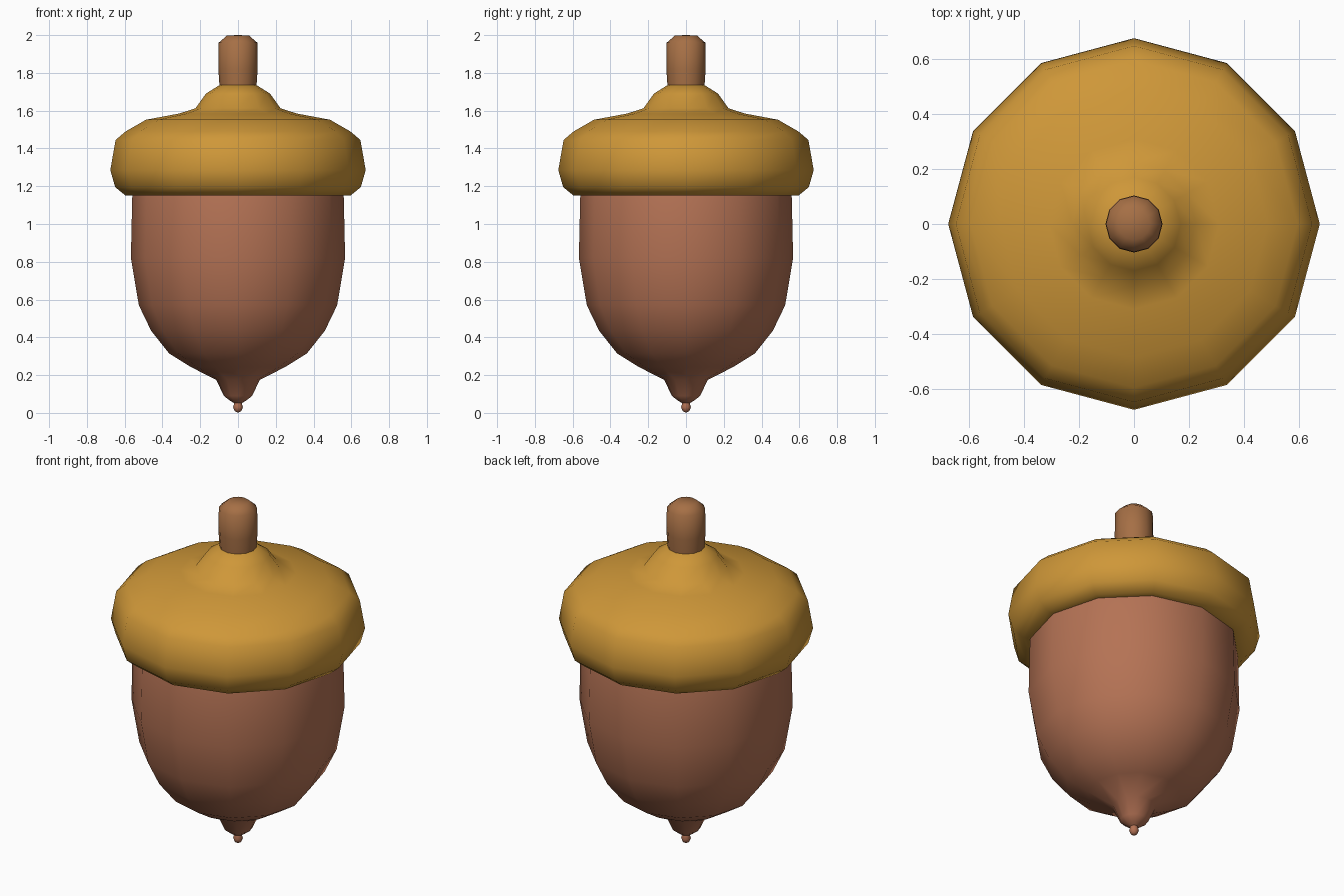
import bpy, bmesh, math

if "Cube" in bpy.data.objects:
    bpy.data.objects.remove(bpy.data.objects["Cube"])

SIDES = 12


def material(name, rgb):
    m = bpy.data.materials.new(name)
    m.diffuse_color = (*rgb, 1)
    m.use_nodes = True
    m.node_tree.nodes["Principled BSDF"].inputs["Base Color"].default_value = m.diffuse_color
    return m


def lathe(name, profile, mat, sharp=60):
    """Revolve (radius, z) points, listed bottom to top; radius 0 makes a pole."""
    bm = bmesh.new()
    rings = []
    for r, z in profile:
        n = SIDES if r > 0 else 1
        rings.append([bm.verts.new((r * math.cos(math.tau * i / SIDES),
                                    r * math.sin(math.tau * i / SIDES), z)) for i in range(n)])
    for a, b in zip(rings, rings[1:]):
        for i in range(SIDES):
            j = (i + 1) % SIDES
            quad = [a[i % len(a)], a[j % len(a)], b[j % len(b)], b[i % len(b)]]
            bm.faces.new(list(dict.fromkeys(quad)))
    bmesh.ops.recalc_face_normals(bm, faces=bm.faces)
    mesh = bpy.data.meshes.new(name)
    bm.to_mesh(mesh)
    bm.free()
    mesh.materials.append(mat)
    obj = bpy.data.objects.new(name, mesh)
    bpy.context.collection.objects.link(obj)
    bpy.ops.object.select_all(action='DESELECT')
    obj.select_set(True)
    bpy.context.view_layer.objects.active = obj
    bpy.ops.object.shade_smooth_by_angle(angle=math.radians(sharp))
    return obj


nut_brown = material("nut_brown", (0.46, 0.17, 0.09))
cap_ochre = material("cap_ochre", (0.62, 0.31, 0.04))
stem_brown = material("stem_brown", (0.38, 0.16, 0.06))

# Nut body with pointed base and tiny bead tip
lathe("nut", [(0, 0), (0.018, 0.01), (0.026, 0.03), (0.02, 0.052), (0.04, 0.063),
              (0.075, 0.09), (0.115, 0.175), (0.25, 0.243), (0.365, 0.315),
              (0.46, 0.435), (0.525, 0.57), (0.567, 0.82), (0.56, 1.14),
              (0.555, 1.16)], nut_brown)

# Cap with a flat underside lip and a raised neck around the stem
lathe("cap", [(0.54, 1.15), (0.595, 1.15), (0.65, 1.195), (0.676, 1.285),
              (0.648, 1.445), (0.595, 1.49), (0.487, 1.552), (0.31, 1.585),
              (0.225, 1.613), (0.17, 1.69), (0.095, 1.737), (0.06, 1.737)], cap_ochre)

# Stem with a rounded top
lathe("stem", [(0.098, 1.73), (0.104, 1.82), (0.102, 1.96), (0.058, 1.998),
               (0, 2.0)], stem_brown)
